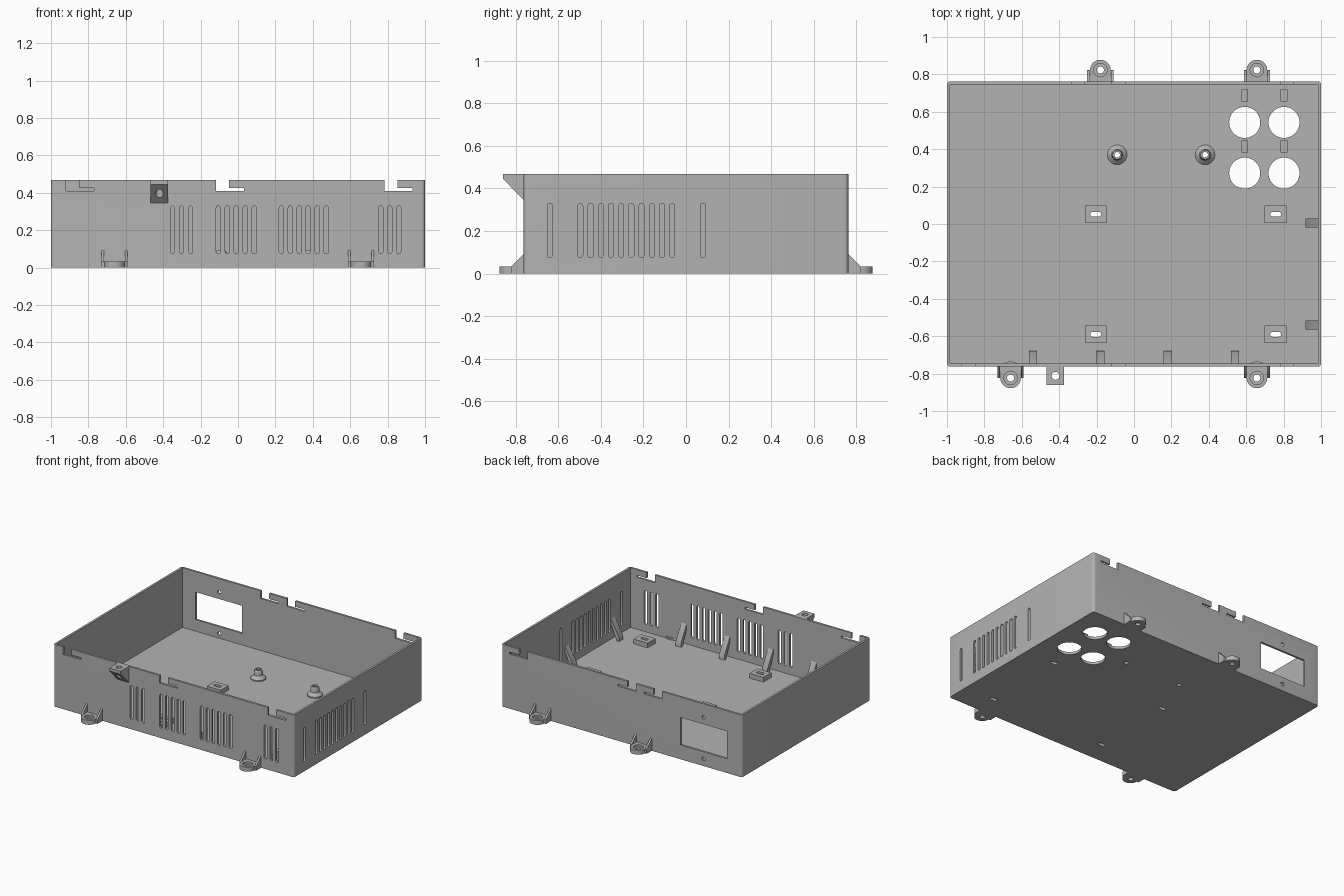
import bpy, bmesh, math

if "Cube" in bpy.data.objects:
    bpy.data.objects.remove(bpy.data.objects["Cube"])

grey = bpy.data.materials.new("plain grey")
grey.use_nodes = True
GREY = (0.45, 0.45, 0.45, 1)
grey.diffuse_color = GREY
grey.node_tree.nodes["Principled BSDF"].inputs["Base Color"].default_value = GREY

W, D, H = 1.0, 0.763, 0.467      # half width, half depth, height
T, FLOOR = 0.016, 0.02           # wall and floor thickness
parts = []


# ---- helpers ----
def prism(bm, pts, axis, a, b):
    """Extrude a 2D outline along an axis from a to b."""
    def place(p, t):
        u, v = p
        return {"x": (t, u, v), "y": (u, t, v), "z": (u, v, t)}[axis]
    low = [bm.verts.new(place(p, a)) for p in pts]
    high = [bm.verts.new(place(p, b)) for p in pts]
    faces = [bm.faces.new(low), bm.faces.new(high)]
    n = len(pts)
    for i in range(n):
        j = (i + 1) % n
        faces.append(bm.faces.new((low[i], low[j], high[j], high[i])))
    bmesh.ops.recalc_face_normals(bm, faces=faces)


def rect(u0, u1, v0, v1):
    return [(u0, v0), (u1, v0), (u1, v1), (u0, v1)]


def arc(cu, cv, r, start, end, n):
    angles = [math.radians(start + (end - start) * i / n) for i in range(n + 1)]
    return [(cu + r * math.cos(t), cv + r * math.sin(t)) for t in angles]


def circle(cu, cv, r, n=32):
    return arc(cu, cv, r, 0, 360, n)[:-1]


def upright_slot(c, v0, v1, w):
    r = w / 2
    return arc(c, v1 - r, r, 0, 180, 8) + arc(c, v0 + r, r, 180, 360, 8)


def flat_slot(cu, cv, length, w):
    r, h = w / 2, (length - w) / 2
    return arc(cu + h, cv, r, -90, 90, 8) + arc(cu - h, cv, r, 90, 270, 8)


def rounded_rect(w, d, r):
    pts = []
    for k, (sx, sy) in enumerate(((1, 1), (-1, 1), (-1, -1), (1, -1))):
        pts += arc(sx * (w - r), sy * (d - r), r, 90 * k, 90 * k + 90, 5)
    return pts


def make(name, bm):
    me = bpy.data.meshes.new(name)
    bm.to_mesh(me)
    bm.free()
    ob = bpy.data.objects.new(name, me)
    bpy.context.scene.collection.objects.link(ob)
    me.materials.append(grey)
    return ob


def solid(name, prisms):
    bm = bmesh.new()
    for p in prisms:
        prism(bm, *p)
    ob = make(name, bm)
    parts.append(ob)
    return ob


def cut(ob, prisms):
    """Subtract prisms from an object and bake the result."""
    bm = bmesh.new()
    for p in prisms:
        prism(bm, *p)
    cutter = make("cutter", bm)
    cutter.hide_render = True
    mod = ob.modifiers.new("cut", "BOOLEAN")
    mod.object, mod.operation, mod.solver = cutter, "DIFFERENCE", "EXACT"
    dg = bpy.context.evaluated_depsgraph_get()
    baked = bpy.data.meshes.new_from_object(ob.evaluated_get(dg))
    ob.modifiers.clear()
    ob.data = baked
    bpy.data.objects.remove(cutter)


# ---- open tray ----
tray = solid("tray", [(rounded_rect(W, D, 0.018), "z", 0, H)])
cut(tray, [(rect(T - W, W - T, T - D, D - T), "z", FLOOR, 1)])

pads = [(x, y) for x in (-0.205, 0.757) for y in (0.052, -0.59)]
posts = [(-0.09, 0.37), (0.38, 0.37)]
front = ("y", -D - 0.1, -D + 0.1)
back = ("y", D - 0.1, D + 0.1)
right = ("x", W - 0.1, W + 0.1)
holes = []

# Vent slots in the front and side walls
for start, count in ((-0.35, 3), (-0.105, 5), (0.232, 6), (0.763, 3)):
    for i in range(count):
        holes.append((upright_slot(start + 0.048 * i, 0.075, 0.33, 0.023), *front))
for start, count in ((-0.64, 1), (-0.497, 10), (0.08, 1)):
    for i in range(count):
        holes.append((upright_slot(start + 0.048 * i, 0.075, 0.33, 0.023), *right))


# Bayonet notches in the top rims
def notch(x):
    return [(x, 0.41), (x + 0.15, 0.41), (x + 0.15, 0.425),
            (x + 0.07, 0.425), (x + 0.07, 0.6), (x, 0.6)]


holes += [(notch(x), *front) for x in (-0.92, -0.118, 0.782)]
holes += [(notch(x), *back) for x in (-0.335, -0.118, 0.782)]

# Socket window with two screw holes
holes.append((rect(-0.875, -0.49, 0.107, 0.314), *back))
holes += [(circle(-0.68, z, 0.014, 16), *back) for z in (0.365, 0.053)]

# Cable holes, pad slots and post bores through the floor
through = ("z", -0.1, 0.2)
pad_holes = [(flat_slot(x, y, 0.058, 0.026), *through) for x, y in pads]
post_holes = [(circle(x, y, 0.015, 20), *through) for x, y in posts]
holes += [(circle(x, y, 0.083, 48), *through) for x in (0.592, 0.802) for y in (0.543, 0.272)]
cut(tray, holes + pad_holes + post_holes)

# ---- slotted mounting pads ----
mounting_pads = solid("mounting_pads", [
    (rect(x - 0.058, x + 0.058, y - 0.047, y + 0.047), "z", FLOOR - 0.005, 0.055)
    for x, y in pads])
cut(mounting_pads, pad_holes)

# ---- stepped posts with a flared foot ----
for k, (x, y) in enumerate(posts):
    bm = bmesh.new()
    rings = []
    for r, z in ((0.015, 0.015), (0.053, 0.015), (0.053, 0.028), (0.03, 0.05),
                 (0.03, 0.075), (0.024, 0.09), (0.015, 0.09)):
        rings.append([bm.verts.new((u, v, z)) for u, v in circle(x, y, r, 20)])
    for i, ring in enumerate(rings):
        nxt = rings[(i + 1) % len(rings)]
        for j in range(20):
            m = (j + 1) % 20
            bm.faces.new((ring[j], ring[m], nxt[m], nxt[j]))
    bmesh.ops.recalc_face_normals(bm, faces=bm.faces)
    parts.append(make(f"post_{k + 1}", bm))


# ---- wall lugs with side ribs and counterbored hole ----
def lug(name, x, s):
    root, cy = s * (D - 0.005), s * 0.823
    tip = [(u, s * v) for u, v in arc(x, 0.823, 0.055, 0, 180, 20)]
    plate = [(x + 0.07, root), (x + 0.07, cy)] + tip + [(x - 0.07, cy), (x - 0.07, root)]
    ob = solid(name, [(plate, "z", 0, 0.033)])
    cut(ob, [(circle(x, cy, 0.019, 20), "z", -0.1, 0.1)])
    cut(ob, [(circle(x, cy, 0.036, 28), "z", 0.018, 0.1)])
    rib = [(root, 0.03), (root, 0.092), (s * D, 0.092), (s * 0.822, 0.033), (s * 0.822, 0.03)]
    solid(name + "_ribs", [(rib, "x", x + a, x + a + 0.014) for a in (-0.07, 0.056)])


for name, x, s in (("front_right_lug", -0.66, -1), ("front_left_lug", 0.657, -1),
                   ("back_right_lug", -0.18, 1), ("back_left_lug", 0.657, 1)):
    lug(name, x, s)

# Low rounded swellings inside the front wall behind the lugs
solid("lug_swellings", [(arc(x, -0.8, 0.065, 50, 130, 12), "z", 0.015, 0.033)
                        for x in (-0.66, 0.657)])

# ---- lid screw tab ----
tab = [(-D + 0.005, 0.345), (-D, 0.345), (-0.86, 0.445), (-0.86, H), (-D + 0.005, H)]
screw_tab = solid("screw_tab", [(tab, "x", -0.467, -0.373)])
cut(screw_tab, [(circle(-0.42, -0.812, 0.021, 20), "z", 0.2, 0.6)])


# ---- slanted struts between walls and floor ----
def strut(wall, inward):
    return [(wall, 0.175), (wall + inward * 0.07, 0.05), (wall + inward * 0.07, 0.018),
            (wall + inward * 0.05, 0.018), (wall, 0.135)]


solid("front_struts", [(strut(-D + T - 0.003, 1), "x", x - 0.022, x + 0.022)
                       for x in (-0.54, -0.18, 0.18, 0.54)])
solid("side_struts", [(strut(W - T + 0.003, -1), "y", y - 0.024, y + 0.024)
                      for y in (0.005, -0.54)])

# ---- small blocks beside the cable holes ----
solid("floor_blocks", [(rect(x - 0.018, x + 0.018, y - 0.032, y + 0.032), "z", 0.015, 0.04)
                       for x in (0.592, 0.802) for y in (0.687, 0.415)])

# ---- shading ----
bpy.ops.object.select_all(action="DESELECT")
for ob in parts:
    ob.select_set(True)
bpy.context.view_layer.objects.active = tray
bpy.ops.object.shade_smooth_by_angle(angle=math.radians(30))
